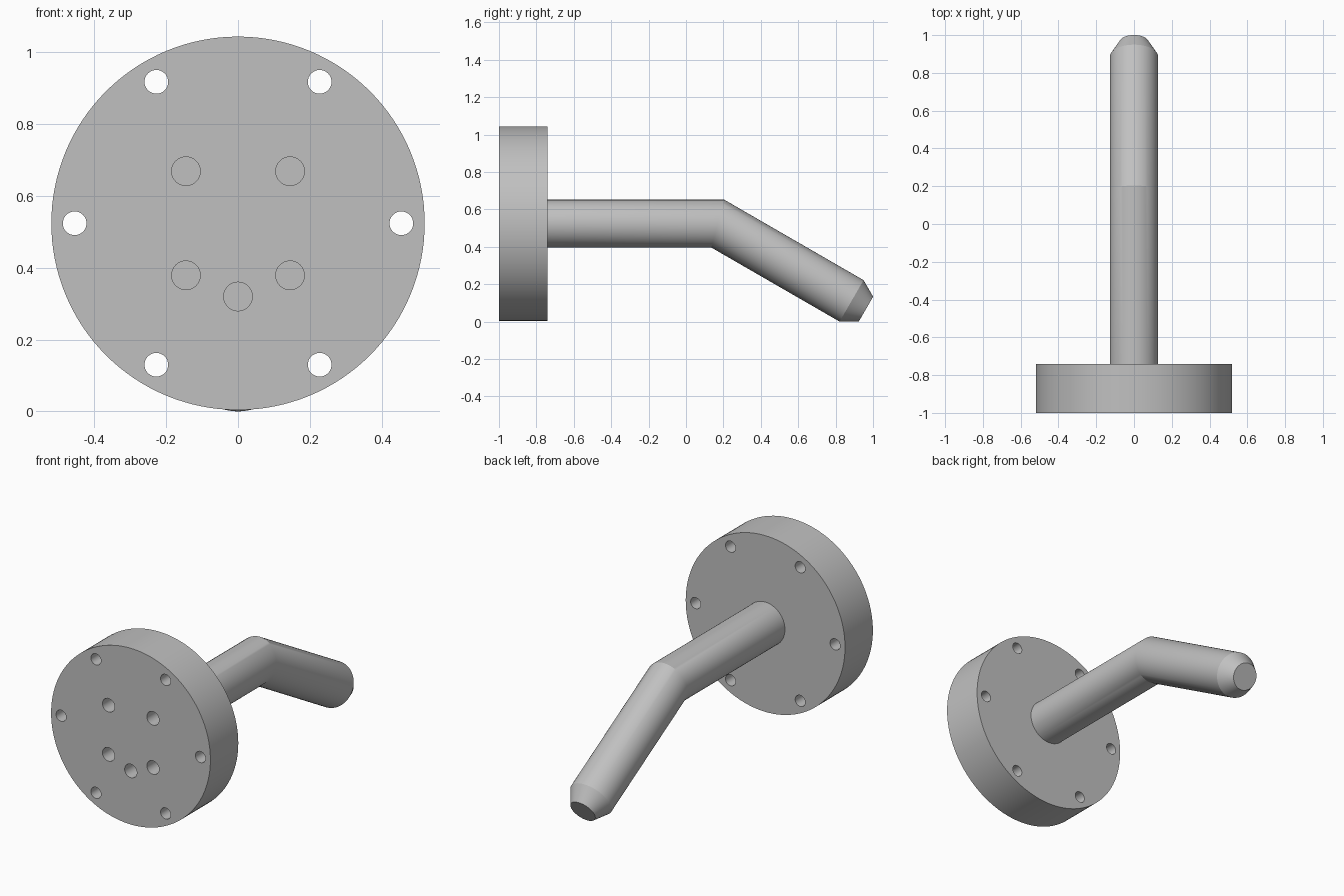
import bpy, bmesh, math
from mathutils import Matrix, Vector

if "Cube" in bpy.data.objects:
    bpy.data.objects.remove(bpy.data.objects["Cube"])

AXIS_Z = 0.524
FRONT, BACK = -1.0, -0.74

steel = bpy.data.materials.new("plain_grey")
steel.use_nodes = True
grey = (0.53, 0.53, 0.53, 1)
steel.diffuse_color = grey
steel.node_tree.nodes["Principled BSDF"].inputs["Base Color"].default_value = grey


def add_cylinder(bm, x, z, radius, y0, y1, sides):
    """Solid cylinder running along y."""
    place = Matrix.Translation((x, (y0 + y1) / 2, z)) @ Matrix.Rotation(math.pi / 2, 4, 'X')
    bmesh.ops.create_cone(bm, cap_ends=True, segments=sides, radius1=radius,
                          radius2=radius, depth=y1 - y0, matrix=place)


def finish(bm, name):
    bmesh.ops.recalc_face_normals(bm, faces=bm.faces)
    mesh = bpy.data.meshes.new(name)
    bm.to_mesh(mesh)
    bm.free()
    obj = bpy.data.objects.new(name, mesh)
    bpy.context.collection.objects.link(obj)
    mesh.materials.append(steel)
    return obj


def select_only(obj):
    bpy.ops.object.select_all(action='DESELECT')
    obj.select_set(True)
    bpy.context.view_layer.objects.active = obj


# Round mounting plate
bm = bmesh.new()
add_cylinder(bm, 0, AXIS_Z, 0.52, FRONT, BACK, 128)
plate = finish(bm, "mounting_plate")

# Hole cutters: six through holes near the rim, five blind holes in the front
bm = bmesh.new()
for i in range(6):
    a = i * math.pi / 3
    add_cylinder(bm, 0.455 * math.cos(a), AXIS_Z + 0.455 * math.sin(a),
                 0.033, FRONT - 0.1, BACK + 0.1, 32)
blind = [(sx * 0.145, sz * 0.145) for sx in (-1, 1) for sz in (-1, 1)] + [(0, -0.204)]
for x, z in blind:
    add_cylinder(bm, x, AXIS_Z + z, 0.04, FRONT - 0.1, FRONT + 0.15, 32)
cutter = finish(bm, "hole_cutter")
cutter.hide_render = True

drill = plate.modifiers.new("holes", 'BOOLEAN')
drill.operation = 'DIFFERENCE'
drill.solver = 'EXACT'
drill.object = cutter
select_only(plate)
bpy.ops.object.modifier_apply(modifier=drill.name)
bpy.data.objects.remove(cutter)

# Bent rod: rings swept along the path, mitred at the bend, chamfered at the tip
SIDES, ROD, TIP, BEND = 64, 0.128, 0.077, math.radians(30)
elbow = Vector((0, 0.17, AXIS_Z))
down = Vector((0, math.cos(BEND), -math.sin(BEND)))
sections = [  # centre, radius, tilt, stretch
    (Vector((0, BACK - 0.01, AXIS_Z)), ROD, 0, 1),
    (elbow, ROD, BEND / 2, 1 / math.cos(BEND / 2)),
    (elbow + down * 0.826, ROD, BEND, 1),
    (elbow + down * 0.9146, TIP, BEND, 1),
]
bm = bmesh.new()
rings = []
for centre, radius, tilt, stretch in sections:
    up = Vector((0, math.sin(tilt), math.cos(tilt))) * stretch
    ring = []
    for i in range(SIDES):
        a = 2 * math.pi * i / SIDES
        ring.append(bm.verts.new(centre + radius * (Vector((math.cos(a), 0, 0)) + up * math.sin(a))))
    rings.append(ring)
for r, s in zip(rings, rings[1:]):
    for i in range(SIDES):
        j = (i + 1) % SIDES
        bm.faces.new((r[i], r[j], s[j], s[i]))
bm.faces.new(rings[0])
bm.faces.new(rings[-1])
rod = finish(bm, "bent_rod")

# Smooth round walls, crisp rims and bend
for obj in (plate, rod):
    select_only(obj)
    bpy.ops.object.shade_smooth_by_angle(angle=math.radians(25))
